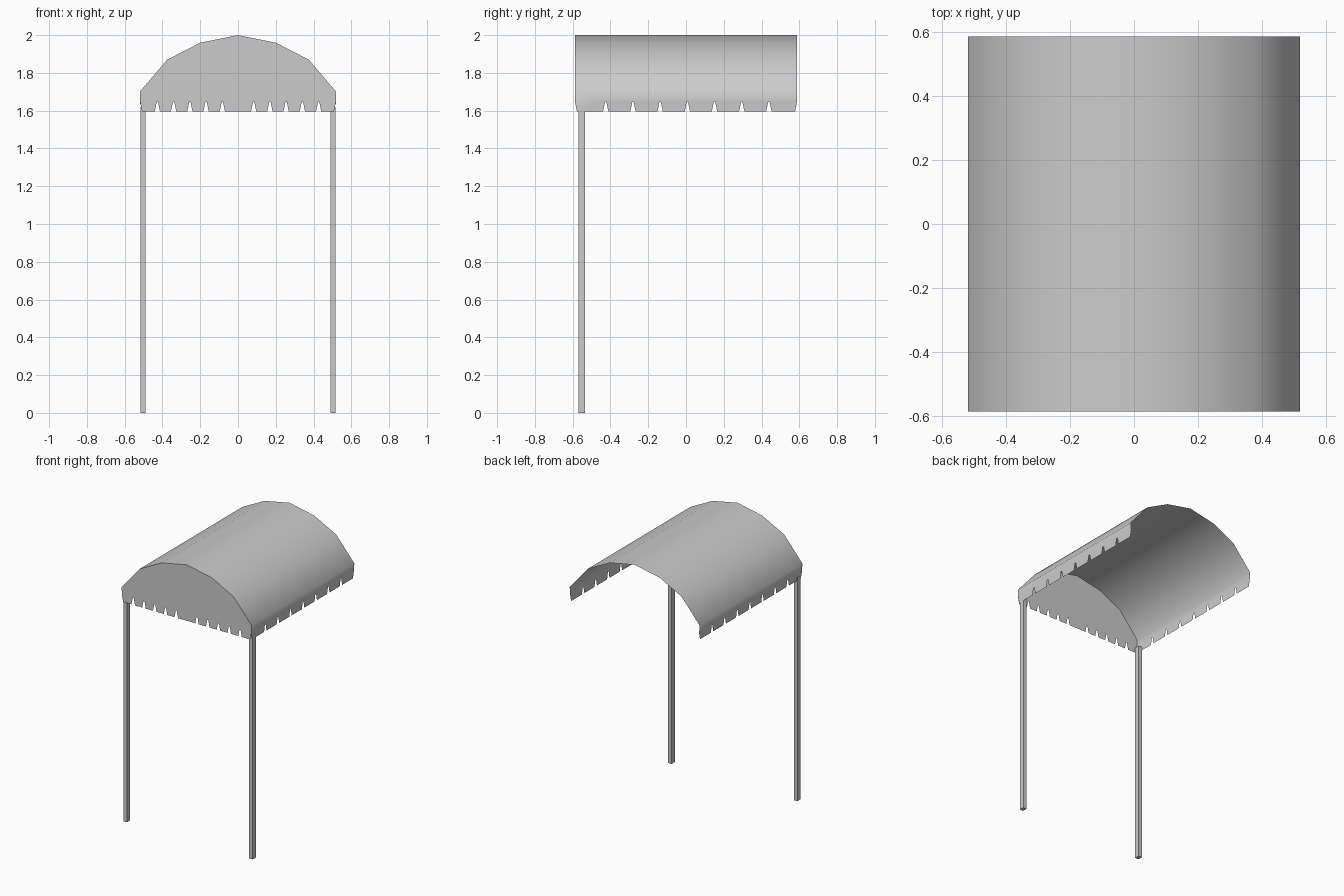
import bpy, bmesh, math

if "Cube" in bpy.data.objects:
    bpy.data.objects.remove(bpy.data.objects["Cube"])

HALF_Y = 0.587
HEM, TIP, EAVE = 1.595, 1.645, 1.70
ARCH = [(-0.52, EAVE), (-0.375, 1.87), (-0.2, 1.96), (0, 2.0),
        (0.2, 1.96), (0.375, 1.87), (0.52, EAVE)]

canvas = bpy.data.materials.new("light grey")
canvas.use_nodes = True
grey = (0.6, 0.6, 0.6, 1)
canvas.diffuse_color = grey
canvas.node_tree.nodes["Principled BSDF"].inputs["Base Color"].default_value = grey


def finish(bm, name):
    mesh = bpy.data.meshes.new(name)
    bm.to_mesh(mesh)
    bm.free()
    obj = bpy.data.objects.new(name, mesh)
    bpy.context.collection.objects.link(obj)
    mesh.materials.append(canvas)
    return obj


def hem_line(start, end, notches):
    """Bottom edge from start to end with V-shaped cuts."""
    points = [(start, TIP), (start + 0.01, HEM)]
    for n in notches:
        points += [(n - 0.014, HEM), (n - 0.004, TIP), (n + 0.004, TIP), (n + 0.014, HEM)]
    return points + [(end - 0.01, HEM), (end, TIP)]


# Canopy: arched cover and notched side valances, sharing the eave edge
bm = bmesh.new()
front = [bm.verts.new((x, -HALF_Y, z)) for x, z in ARCH]
back = [bm.verts.new((x, HALF_Y, z)) for x, z in ARCH]
for i in range(len(ARCH) - 1):
    bm.faces.new((front[i], front[i + 1], back[i + 1], back[i]))
side_notches = [-0.425 + 0.144 * i for i in range(7)]
for i, side in ((0, -1), (-1, 1)):
    hem = [bm.verts.new((side * 0.516, y, z))
           for y, z in hem_line(-HALF_Y, HALF_Y, side_notches)]
    loop = hem + [back[i], front[i]]
    bm.faces.new(loop if side > 0 else loop[::-1])
canopy = finish(bm, "canopy_cover")
bpy.context.view_layer.objects.active = canopy
canopy.select_set(True)
bpy.ops.object.shade_smooth_by_angle(angle=math.radians(45))

# Front gable panel with notched hem
bm = bmesh.new()
front_notches = [s * (0.083 + 0.086 * i) for s in (-1, 1) for i in range(5)]
outline = hem_line(-0.518, 0.518, sorted(front_notches)) + ARCH[::-1]
bm.faces.new([bm.verts.new((x, -HALF_Y, z)) for x, z in outline])
finish(bm, "front_gable")

# Square front posts
for name, x in (("right_post", -0.503), ("left_post", 0.503)):
    bm = bmesh.new()
    bmesh.ops.create_cube(bm, size=1)
    top = 1.62
    for v in bm.verts:
        v.co = (x + v.co.x * 0.028, -0.552 + v.co.y * 0.036, (v.co.z + 0.5) * top)
    finish(bm, name)
